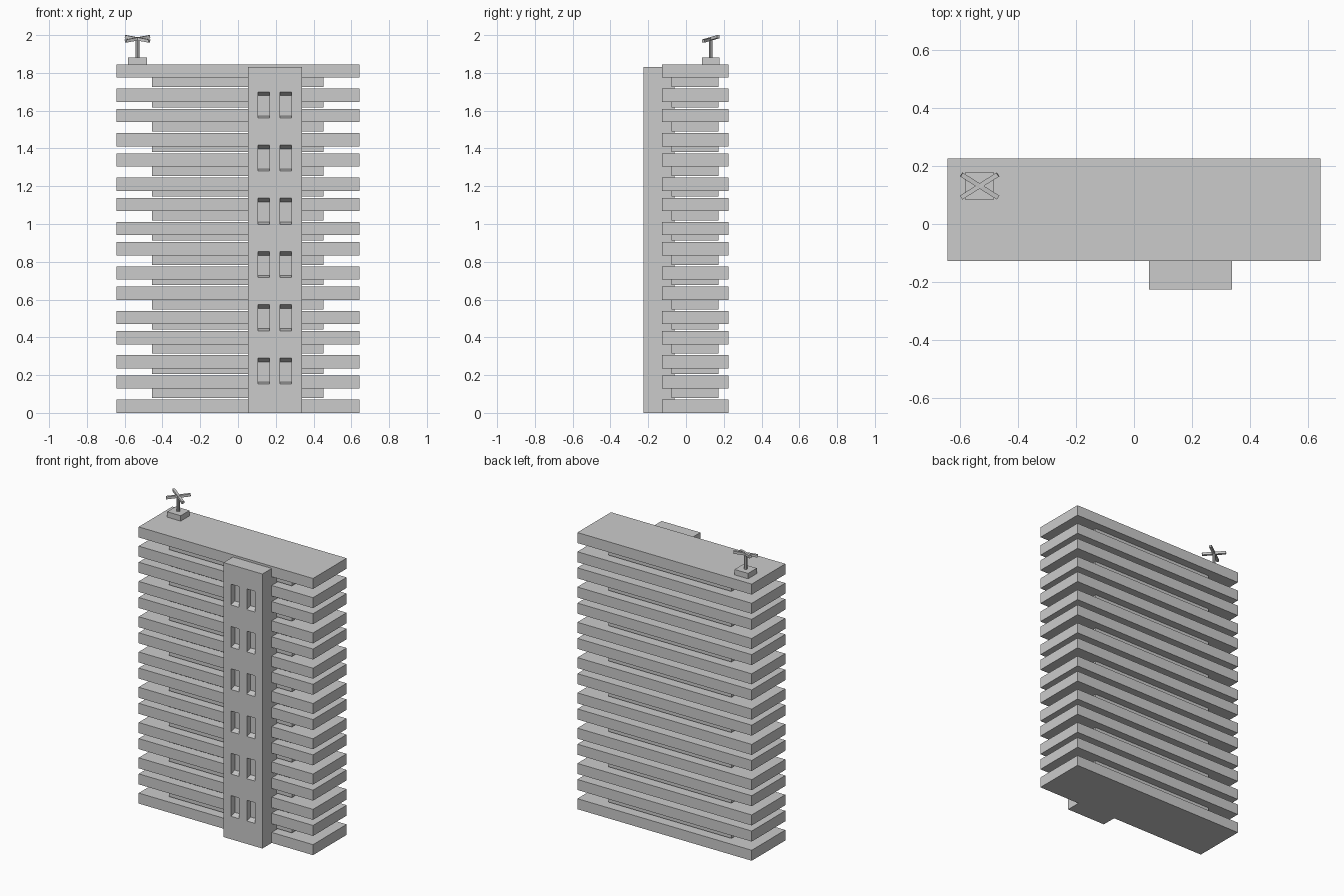
import bpy, bmesh
from mathutils import Vector

if "Cube" in bpy.data.objects:
    bpy.data.objects.remove(bpy.data.objects["Cube"])


def make(name, bm):
    bmesh.ops.recalc_face_normals(bm, faces=bm.faces)
    me = bpy.data.meshes.new(name)
    bm.to_mesh(me)
    bm.free()
    ob = bpy.data.objects.new(name, me)
    bpy.context.collection.objects.link(ob)
    return ob


def add_box(bm, x, y, z):
    vs = bmesh.ops.create_cube(bm, size=1)["verts"]
    for v in vs:
        v.co = [a[0] if c < 0 else a[1] for a, c in zip((x, y, z), v.co)]
    return vs


def box(name, x, y, z):
    bm = bmesh.new()
    add_box(bm, x, y, z)
    return make(name, bm)


# floor slabs, in pairs with uneven spacing, and recessed storeys between them
THICK, PITCH, STEP = 0.07, 0.2352, 0.128
levels = [g * PITCH + s for g in range(8) for s in (0, STEP)]
for i, z in enumerate(levels):
    box(f"floor_slab_{i + 1}", (-0.643, 0.643), (-0.128, 0.226), (z, z + THICK))
    if i < len(levels) - 1:
        box(f"recessed_storey_{i + 1}", (-0.455, 0.452), (-0.078, 0.172),
            (z + THICK + 0.008, levels[i + 1]))

# stair tower with tapered window recesses
FRONT = -0.226
tower = box("stair_tower", (0.052, 0.338), (FRONT, -0.06), (0, 1.83))
bm = bmesh.new()
DEPTH, OVER = 0.04, 0.004
for x0 in (0.107, 0.223):
    for row in range(6):
        x1, z0 = x0 + 0.06, 0.153 + 0.2818 * row
        z1 = z0 + 0.138
        for v in add_box(bm, (x0, x1), (FRONT - OVER, FRONT + DEPTH), (z0, z1)):
            t = (v.co.y - FRONT) / DEPTH
            if v.co.z > z0 + 0.05:
                v.co.z -= 0.021 * t     # sloped head
            else:
                v.co.z += 0.011 * t     # sloped sill
cutter = make("window_cutter", bm)
cutter.hide_render = True
cutter.hide_set(True)
mod = tower.modifiers.new("windows", "BOOLEAN")
mod.operation = "DIFFERENCE"
mod.solver = "EXACT"
mod.object = cutter

# roof antenna: plinth, mast and tilted crossed bars
AX, AY = -0.532, 0.131
top = levels[-1] + THICK
box("antenna_plinth", (AX - 0.05, AX + 0.05), (AY - 0.046, AY + 0.046), (top, top + 0.036))
bm = bmesh.new()
bmesh.ops.create_cone(bm, cap_ends=True, segments=8, radius1=0.01, radius2=0.01, depth=0.105)
mast = make("antenna_mast", bm)
mast.location = (AX, AY, top + 0.036 + 0.0525)
for side in (-1, 1):
    bar = box(f"antenna_bar_{'left' if side < 0 else 'right'}",
              (-0.075, 0.075), (-0.008, 0.008), (-0.008, 0.008))
    bar.location = (AX, AY, 1.98)
    along = Vector((side * 0.062, 0.039, 0.0115)).normalized()
    bar.rotation_euler = along.to_track_quat("X", "Z").to_euler()
